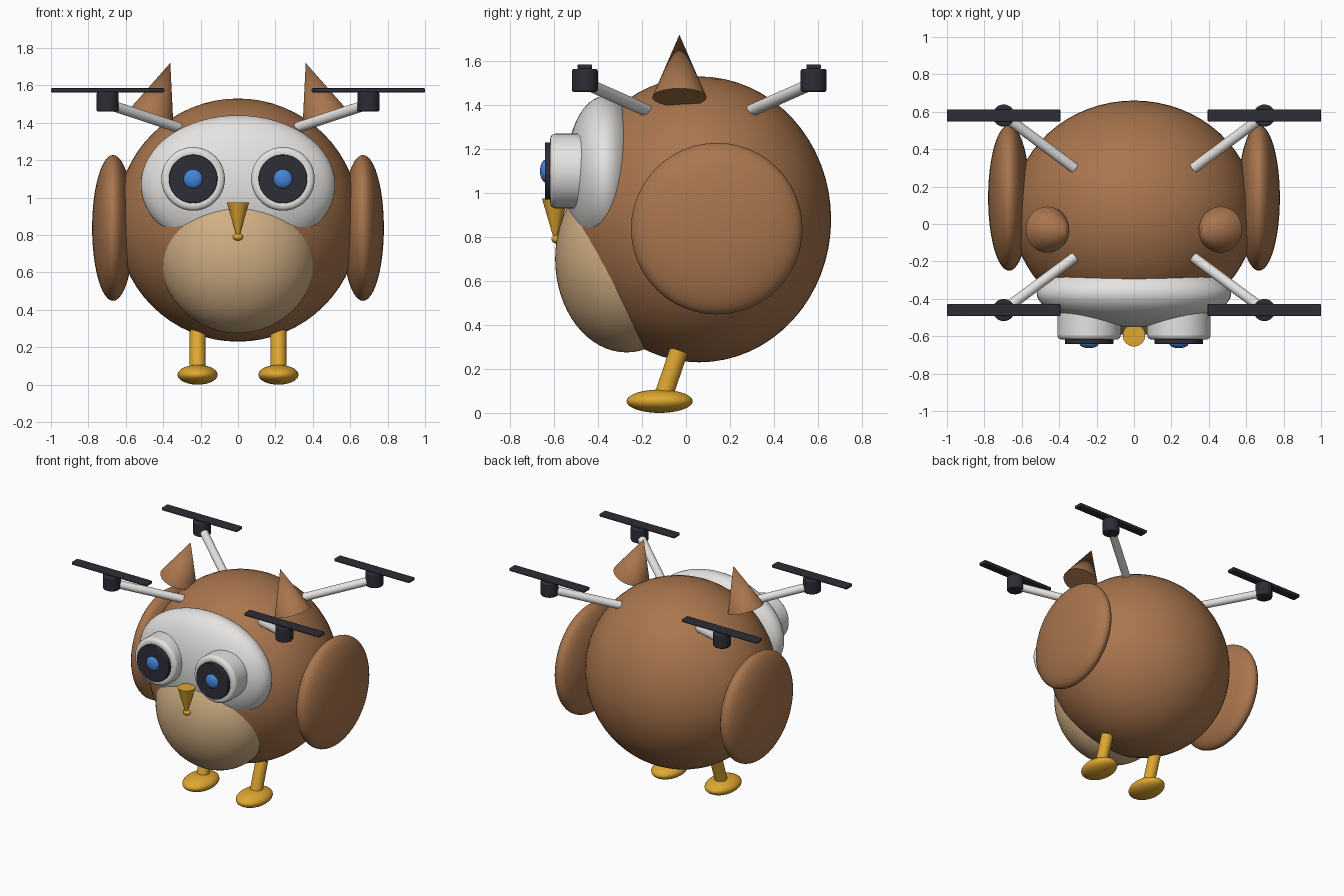
import bpy
import math
from mathutils import Vector

cube = bpy.data.objects.get("Cube")
if cube:
    bpy.data.objects.remove(cube, do_unlink=True)


def material(name, r, g, b):
    m = bpy.data.materials.new(name)
    m.use_nodes = True
    m.diffuse_color = (r, g, b, 1)
    bsdf = m.node_tree.nodes["Principled BSDF"]
    bsdf.inputs["Base Color"].default_value = (r, g, b, 1)
    bsdf.inputs["Roughness"].default_value = 0.6
    return m


BROWN = material("brown feathers", 0.40, 0.18, 0.075)
TAN = material("tan belly", 0.64, 0.43, 0.23)
WHITE = material("white shell", 0.78, 0.77, 0.76)
GOLD = material("golden yellow", 0.74, 0.39, 0.03)
DARK = material("dark plastic", 0.026, 0.026, 0.037)
BLUE = material("blue lens", 0.06, 0.23, 0.68)


def finish(name, mat, bevel=0.0):
    obj = bpy.context.object
    obj.name = name
    obj.data.materials.append(mat)
    if bevel:
        mod = obj.modifiers.new("rounded_edges", 'BEVEL')
        mod.width = bevel
        mod.segments = 4
        mod.limit_method = 'ANGLE'
    bpy.ops.object.shade_smooth_by_angle(angle=math.radians(35))
    return obj


def ellipsoid(name, loc, radii, mat, segments=48):
    bpy.ops.mesh.primitive_uv_sphere_add(segments=segments, ring_count=segments // 2,
                                         radius=1, location=loc)
    bpy.context.object.scale = radii
    bpy.ops.object.transform_apply(location=False, rotation=False, scale=True)
    return finish(name, mat)


def tapered(name, start, end, r1, r2, mat, bevel=0.0):
    """Round bar or cone running from start to end."""
    start, end = Vector(start), Vector(end)
    axis = end - start
    bpy.ops.mesh.primitive_cone_add(vertices=48, radius1=r1, radius2=r2,
                                    depth=axis.length, location=(start + end) / 2,
                                    rotation=axis.to_track_quat('Z', 'Y').to_euler())
    return finish(name, mat, bevel)


def box(name, loc, size, mat, bevel):
    bpy.ops.mesh.primitive_cube_add(size=1, location=loc)
    bpy.context.object.scale = size
    bpy.ops.object.transform_apply(location=False, rotation=False, scale=True)
    return finish(name, mat, bevel)


# Body, face mask and belly
BODY_Y = 0.06
ellipsoid("body", (0, BODY_Y, 0.88), (0.65, 0.60, 0.65), BROWN, 64)
ellipsoid("face_mask", (0, -0.37, 1.07), (0.52, 0.18, 0.37), WHITE, 64)
ellipsoid("belly", (0, -0.27, 0.70), (0.42, 0.325, 0.425), TAN, 64)

# Beak with a small rounded tip
tapered("beak", (0, -0.595, 0.975), (0, -0.595, 0.79), 0.06, 0.006, GOLD)
ellipsoid("beak_tip", (0, -0.588, 0.79), (0.028, 0.024, 0.02), GOLD, 24)

for side, s in (("left", 1), ("right", -1)):
    # Wings
    ellipsoid(f"{side}_wing", (s * 0.668, 0.14, 0.838), (0.112, 0.39, 0.39), BROWN)

    # Ear tufts leaning inward
    tapered(f"{side}_ear", (s * 0.462, -0.03, 1.435), (s * 0.362, -0.03, 1.72),
            0.123, 0.0, BROWN)

    # Eyes: housing, dark disc and lens
    ex, ez = s * 0.24, 1.10
    tapered(f"{side}_eye_housing", (ex, -0.40, ez), (ex, -0.618, ez),
            0.17, 0.17, WHITE, 0.025)
    tapered(f"{side}_eye_disc", (ex, -0.60, ez), (ex, -0.642, ez),
            0.13, 0.13, DARK, 0.005)
    ellipsoid(f"{side}_eye_lens", (ex, -0.638, ez), (0.052, 0.026, 0.052), BLUE, 32)

    # Legs and feet
    lx = s * 0.216
    tapered(f"{side}_leg", (lx, -0.108, 0.06), (lx, -0.032, 0.285), 0.042, 0.042, GOLD)
    ellipsoid(f"{side}_foot", (lx, -0.12, 0.053), (0.107, 0.15, 0.053), GOLD)

    # Rotor arms, motors and propellers
    for end, d in (("front", -1), ("back", 1)):
        mx, my = s * 0.697, BODY_Y + d * 0.52
        tapered(f"{end}_{side}_arm", (s * 0.318, BODY_Y + d * 0.238, 1.375),
                (mx, my, 1.50), 0.028, 0.028, WHITE)
        tapered(f"{end}_{side}_motor", (mx, my, 1.46), (mx, my, 1.564),
                0.059, 0.059, DARK, 0.01)
        box(f"{end}_{side}_propeller", (mx, my, 1.574), (0.606, 0.066, 0.022), DARK, 0.006)
